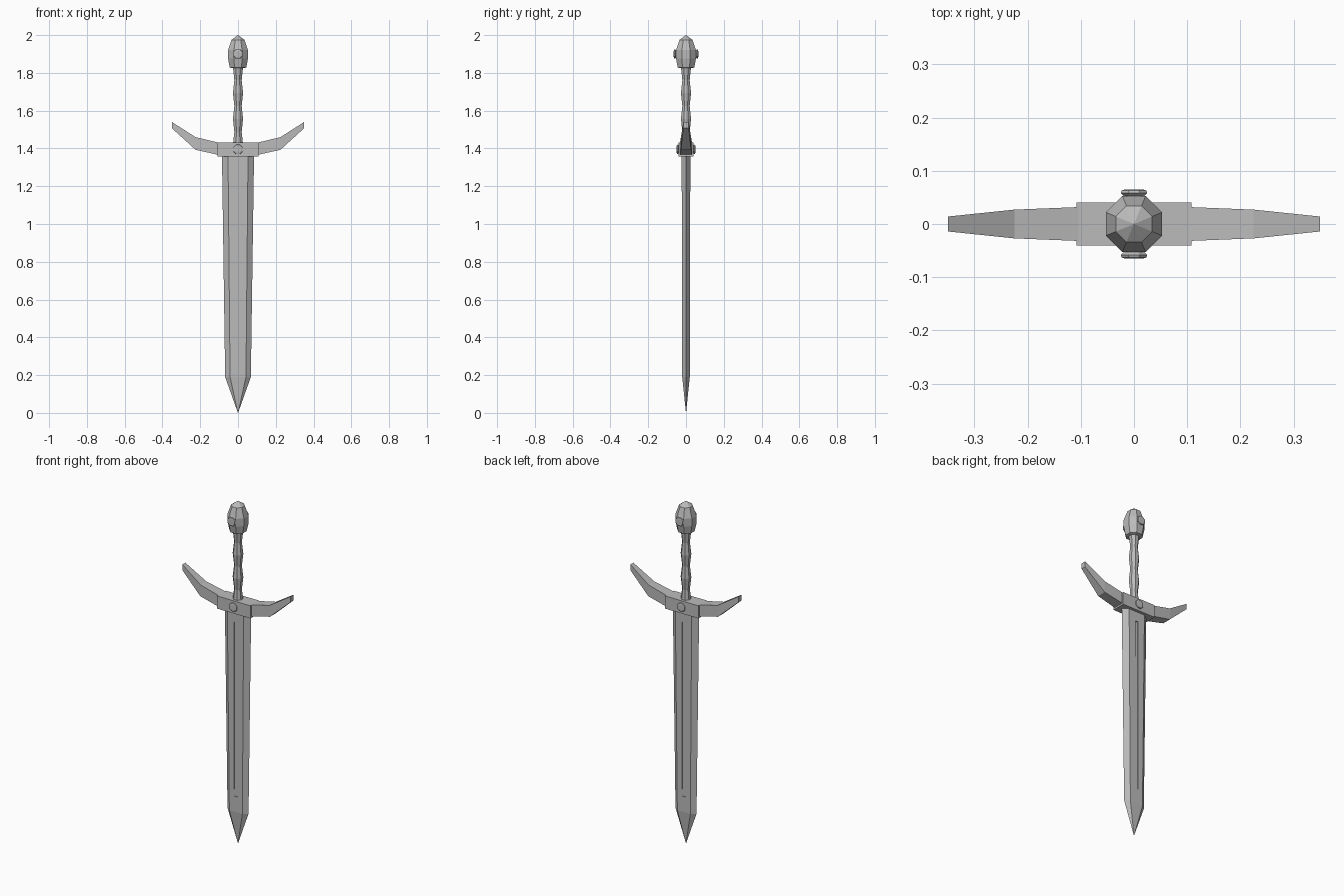
import bpy, bmesh, math
from mathutils import Matrix

if "Cube" in bpy.data.objects:
    bpy.data.objects.remove(bpy.data.objects["Cube"], do_unlink=True)

steel = bpy.data.materials.new("grey steel")
steel.use_nodes = True
GREY = (0.5, 0.5, 0.5, 1)
steel.diffuse_color = GREY
steel.node_tree.nodes["Principled BSDF"].inputs["Base Color"].default_value = GREY


def finish(name, bm):
    bmesh.ops.recalc_face_normals(bm, faces=bm.faces)
    mesh = bpy.data.meshes.new(name)
    bm.to_mesh(mesh)
    bm.free()
    mesh.materials.append(steel)
    obj = bpy.data.objects.new(name, mesh)
    bpy.context.collection.objects.link(obj)
    return obj


def loft(name, rings):
    """Skin equal-sized rings of points and cap both ends."""
    bm = bmesh.new()
    loops = [[bm.verts.new(p) for p in ring] for ring in rings]
    n = len(loops[0])
    for a, b in zip(loops, loops[1:]):
        for i in range(n):
            j = (i + 1) % n
            bm.faces.new((a[i], a[j], b[j], b[i]))
    bm.faces.new(loops[0])
    bm.faces.new(loops[-1])
    bmesh.ops.remove_doubles(bm, verts=bm.verts, dist=0.0005)
    return finish(name, bm)


def lathe(name, profile, sides=8):
    """Faceted turned part from (radius, height) pairs, flats facing the axes."""
    def ring(r, z):
        angles = [math.tau * (i + 0.5) / sides for i in range(sides)]
        return [(r * math.cos(a), r * math.sin(a), z) for a in angles]
    return loft(name, [ring(r, z) for r, z in profile])


# Blade: hexagonal section tapering to the point
def blade_ring(edge, flat, thick, z):
    return [(-edge, 0, z), (-flat, -thick, z), (flat, -thick, z),
            (edge, 0, z), (flat, thick, z), (-flat, thick, z)]


blade = loft("blade", [blade_ring(0.085, 0.053, 0.023, 1.37),
                       blade_ring(0.068, 0.042, 0.02, 0.19),
                       blade_ring(0.0006, 0.0004, 0.0003, 0)])

# Shallow fuller cut into both faces
for side in (-1, 1):
    bm = bmesh.new()
    bmesh.ops.create_cube(bm, size=1, matrix=Matrix.Translation((0, side * 0.035, 0.79))
                          @ Matrix.Diagonal((0.02, 0.036, 1.02, 1)))
    cutter = finish("fuller_cutter", bm)
    cutter.hide_render = True
    cutter.hide_set(True)
    cut = blade.modifiers.new("fuller", "BOOLEAN")
    cut.operation = "DIFFERENCE"
    cut.solver = "EXACT"
    cut.object = cutter

# Guard block
bm = bmesh.new()
bmesh.ops.create_cube(bm, size=1, matrix=Matrix.Translation((0, 0, 1.394))
                      @ Matrix.Diagonal((0.216, 0.08, 0.074, 1)))
finish("guard_block", bm)

# Upswept guard arms: (x, half depth, bottom, top)
ARM = [(0.1, 0.032, 1.365, 1.43), (0.225, 0.027, 1.393, 1.46), (0.35, 0.014, 1.507, 1.54)]
for side, label in ((1, "left"), (-1, "right")):
    loft(label + "_guard_arm", [[(side * x, -d, lo), (side * x, d, lo),
                                 (side * x, d, hi), (side * x, -d, hi)]
                                for x, d, lo, hi in ARM])

# Grip with three gentle swells
grip = [(0.025 + 0.004 * math.cos(math.tau * i / 4), 1.42 + 0.41 * i / 12) for i in range(13)]
lathe("grip", grip)

# Pommel
lathe("pommel", [(0.036, 1.825), (0.047, 1.828), (0.057, 1.875), (0.057, 1.92),
                 (0.037, 1.975), (0.0004, 2)])

# Studs on the front and back of the pommel and guard
STUD = [(0.019, -0.03), (0.021, -0.012), (0.027, -0.007), (0.025, -0.002), (0.018, 0)]
for place, z, reach in (("pommel", 1.9, 0.065), ("guard", 1.395, 0.05)):
    for side, label in ((-1, "front"), (1, "back")):
        stud = lathe(f"{place}_{label}_stud", STUD)
        stud.rotation_euler.x = -side * math.pi / 2
        stud.location = (0, side * reach, z)
